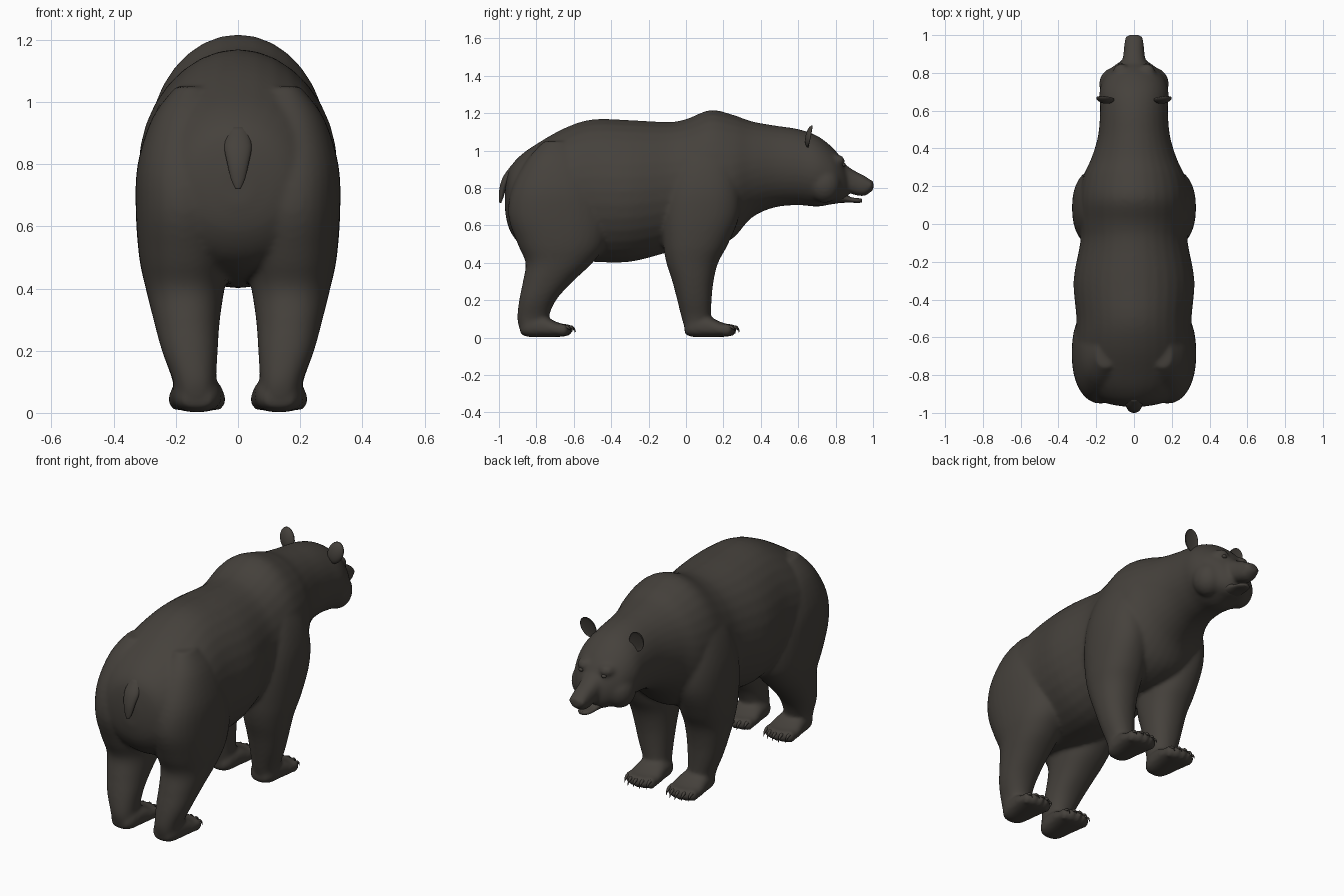
import bpy, bmesh, math
from mathutils import Vector, Matrix

if "Cube" in bpy.data.objects:
    bpy.data.objects.remove(bpy.data.objects["Cube"])

fur = bpy.data.materials.new("dark_brown_fur")
fur.diffuse_color = (0.060, 0.053, 0.045, 1)
fur.use_nodes = True
fur.node_tree.nodes["Principled BSDF"].inputs["Base Color"].default_value = fur.diffuse_color


def finish(name, bm):
    """Turn a bmesh into a smooth, fur coloured object."""
    bmesh.ops.recalc_face_normals(bm, faces=bm.faces)
    me = bpy.data.meshes.new(name)
    bm.to_mesh(me)
    bm.free()
    me.materials.append(fur)
    me.shade_smooth()
    ob = bpy.data.objects.new(name, me)
    bpy.context.collection.objects.link(ob)
    return ob


def spline(rows, steps):
    """Catmull-Rom interpolation through rows of numbers."""
    out = []
    for i in range(len(rows) - 1):
        p0, p1, p2, p3 = (rows[max(0, min(len(rows) - 1, i + k))] for k in (-1, 0, 1, 2))
        for s in range(steps):
            t = s / steps
            out.append([0.5 * (2 * b + (c - a) * t + (2 * a - 5 * b + 4 * c - d) * t * t
                               + (3 * b - a - 3 * c + d) * t ** 3)
                        for a, b, c, d in zip(p0, p1, p2, p3)])
    return out + [list(rows[-1])]


def loft(bm, rows, axis, power=2.0, sides=32, steps=4):
    """Skin oval rings. axis y: (y, x0, x1, z0, z1); axis z: (z, x0, x1, y0, y1)."""
    rings = []
    for t, a0, a1, b0, b1 in spline(rows, steps):
        ring = []
        for k in range(sides):
            ang = 2 * math.pi * k / sides
            c, s = math.cos(ang), math.sin(ang)
            a = (a0 + a1) / 2 + (a1 - a0) / 2 * math.copysign(abs(c) ** (2 / power), c)
            b = (b0 + b1) / 2 + (b1 - b0) / 2 * math.copysign(abs(s) ** (2 / power), s)
            ring.append(bm.verts.new((a, t, b) if axis == "y" else (a, b, t)))
        rings.append(ring)
    for r, q in zip(rings, rings[1:]):
        for k in range(sides):
            n = (k + 1) % sides
            bm.faces.new((r[k], r[n], q[n], q[k]))
    bm.faces.new(rings[0])
    bm.faces.new(rings[-1])


def ball(bm, centre, radii, tilt=0.0):
    m = Matrix.Translation(centre) @ Matrix.Rotation(tilt, 4, "X") @ Matrix.Diagonal((*radii, 1))
    return bmesh.ops.create_uvsphere(bm, u_segments=20, v_segments=14, radius=1, matrix=m)["verts"]


def both_sides(rows, s):
    """Mirror leg rows in x for s = -1."""
    return [(t, min(s * a, s * b), max(s * a, s * b), c, d) for t, a, b, c, d in rows]


# torso, neck and head: y, half width, bottom, top
TRUNK = [(-.967, .05, .67, .80), (-.945, .16, .58, .90), (-.89, .24, .50, .97),
         (-.80, .295, .45, 1.035), (-.65, .31, .42, 1.12), (-.50, .305, .405, 1.167),
         (-.30, .32, .405, 1.163), (-.10, .285, .455, 1.153), (0, .285, .48, 1.168),
         (.13, .29, .48, 1.217), (.25, .27, .53, 1.192), (.35, .225, .64, 1.157),
         (.47, .19, .695, 1.135), (.60, .18, .708, 1.115), (.70, .183, .70, 1.08),
         (.78, .157, .713, 1.02), (.83, .115, .72, .96), (.862, .07, .74, .90)]
# legs: z, inner x, outer x, back y, front y
HIND = [(.03, .065, .205, -.885, -.72), (.10, .07, .208, -.902, -.735),
        (.20, .065, .245, -.892, -.695), (.30, .058, .272, -.872, -.605),
        (.40, .043, .297, -.858, -.50), (.50, .025, .318, -.90, -.43),
        (.65, .02, .329, -.95, -.41), (.80, .03, .323, -.93, -.45),
        (.95, .06, .275, -.85, -.53), (1.05, .10, .20, -.76, -.62)]
FORE = [(.03, .065, .205, 0, .13), (.10, .07, .21, -.022, .132),
        (.20, .066, .245, -.047, .137), (.30, .058, .272, -.073, .147),
        (.40, .048, .293, -.105, .172), (.50, .045, .313, -.122, .225),
        (.65, .06, .327, -.125, .285), (.80, .08, .322, -.10, .285),
        (.95, .10, .28, -.05, .25), (1.08, .12, .20, .04, .19)]
# paw: distance from heel, half width, bottom, top
PAW = [(0, .045, .02, .07), (.04, .072, .004, .11), (.12, .084, .002, .115),
       (.19, .092, .004, .085), (.235, .088, .006, .07), (.255, .07, .02, .055)]
PAW_X = .132
HEELS = (-.885, -.008)
TOES = [(-.070, .232), (-.036, .25), (0, .256), (.036, .25), (.070, .232)]

bm = bmesh.new()
loft(bm, [(y, -w, w, b, t) for y, w, b, t in TRUNK], "y")
# muzzle and nose
loft(bm, [(.79, -.10, .10, .79, .97), (.85, -.066, .066, .782, .927), (.90, -.056, .056, .763, .893),
          (.95, -.052, .052, .757, .868), (.98, -.044, .044, .772, .848),
          (1.002, -.026, .026, .79, .836)], "y", 2.4)
for s in (-1, 1):
    # legs
    for rows in (HIND, FORE):
        loft(bm, both_sides(rows, s), "z", 2.2)
    # paws with toes
    for heel in HEELS:
        loft(bm, [(heel + y, s * PAW_X - w, s * PAW_X + w, b, t) for y, w, b, t in PAW], "y", 2.5)
        for dx, dy in TOES:
            ball(bm, (s * PAW_X + dx, heel + dy - .005, .042), (.021, .03, .034))
    # brow, cheek and nostril bulges
    ball(bm, (s * .068, .805, .945), (.045, .045, .035))
    ball(bm, (s * .10, .74, .82), (.085, .09, .10))
    ball(bm, (s * .026, .977, .815), (.024, .024, .024))
body = finish("body", bm)
mod = body.modifiers.new("blend", "REMESH")
mod.mode = "VOXEL"
mod.voxel_size = .011
mod.use_smooth_shade = True
mod = body.modifiers.new("soften", "SMOOTH")
mod.factor = .5
mod.iterations = 8

# lower jaw, slightly open
bm = bmesh.new()
loft(bm, [(.78, -.08, .08, .722, .80), (.84, -.056, .056, .721, .778), (.88, -.045, .045, .722, .752),
          (.92, -.036, .036, .72, .746), (.942, -.018, .018, .724, .742)], "y", 2.3)
finish("lower_jaw", bm)

# short tail
bm = bmesh.new()
loft(bm, [(.72, -.008, .008, -.998, -.988), (.75, -.022, .022, -1.0, -.976),
          (.80, -.034, .034, -.997, -.96), (.86, -.044, .044, -.978, -.93),
          (.92, -.03, .03, -.935, -.89)], "z")
finish("tail", bm)

for s, side in ((-1, "left"), (1, "right")):
    # cupped ear
    bm = bmesh.new()
    verts = ball(bm, (0, 0, 0), (.046, .026, .062))
    for v in verts:
        if v.co.y > 0:
            v.co.y *= -.25
    bmesh.ops.transform(bm, verts=verts, matrix=Matrix.Translation((s * .152, .665, 1.075))
                        @ Matrix.Rotation(s * .3, 4, "Y") @ Matrix.Rotation(-.2, 4, "X"))
    finish(side + "_ear", bm)
    # eye
    bm = bmesh.new()
    ball(bm, (s * .072, .842, .925), (.014, .012, .010))
    finish(side + "_eye", bm)
    # curved claws
    for heel, place in zip(HEELS, ("hind", "front")):
        bm = bmesh.new()
        for dx, dy in TOES:
            x, y = s * PAW_X + dx, heel + dy
            loft(bm, [(y + d, x - r, x + r, z - r, z + r) for d, r, z in
                      ((0, .010, .055), (.02, .009, .056), (.034, .006, .045), (.042, .001, .024))],
                 "y", sides=8, steps=2)
        finish(side + "_" + place + "_claws", bm)
